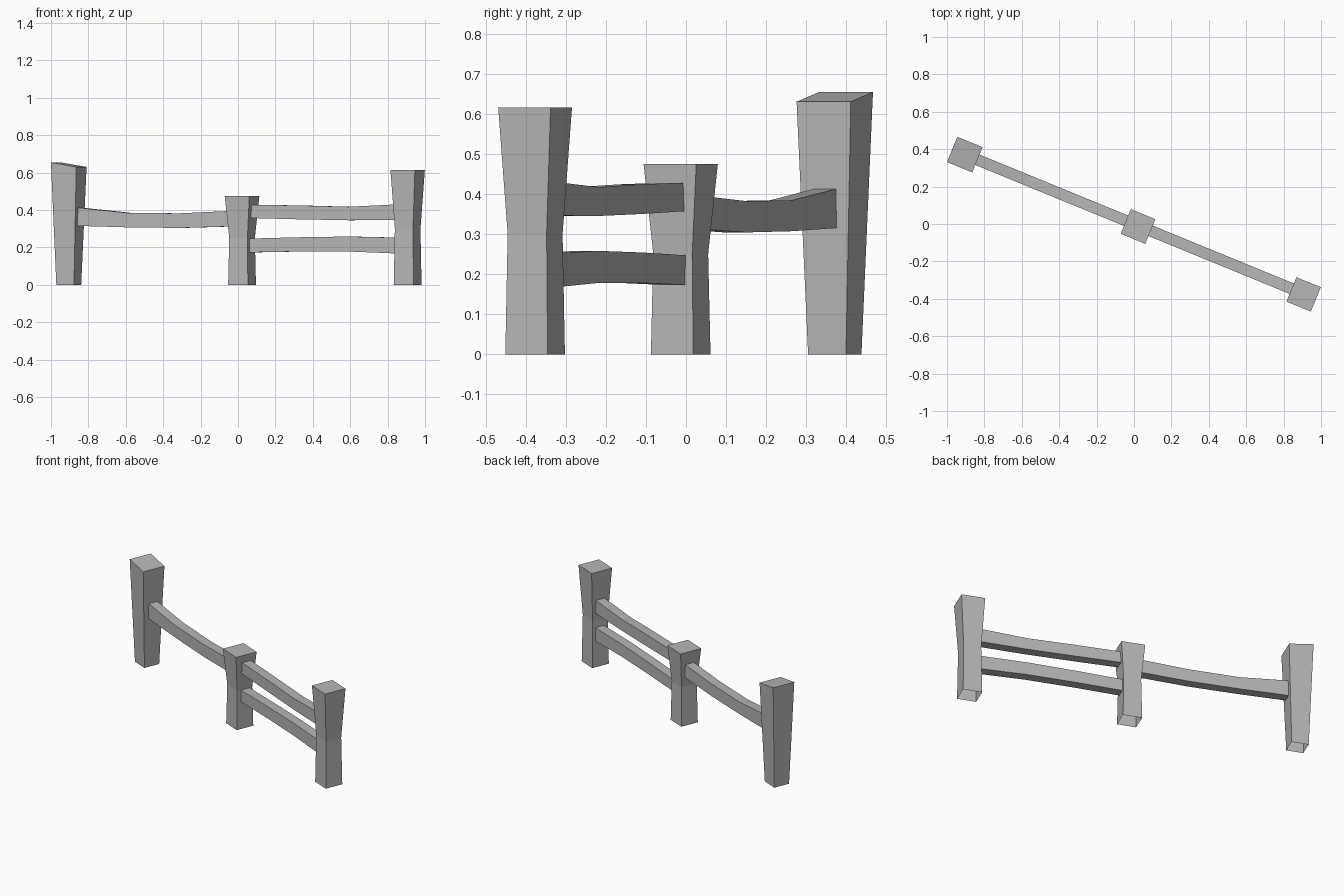
import bpy, bmesh, math
from mathutils import Matrix, Vector

cube = bpy.data.objects.get("Cube")
if cube:
    bpy.data.objects.remove(cube, do_unlink=True)

ANGLE = math.radians(-22.3)   # the fence line turns away from the x axis
SPIN = Matrix.Rotation(ANGLE, 4, 'Z')

stone = bpy.data.materials.new("grey_stone")
stone.use_nodes = True
GREY = (0.47, 0.47, 0.47, 1)
stone.diffuse_color = GREY
stone.node_tree.nodes["Principled BSDF"].inputs["Base Color"].default_value = GREY


def loft(name, rings, cap_start=True):
    """Bridge four-sided rings into a flat-shaded bar with capped ends."""
    bm = bmesh.new()
    loops = [[bm.verts.new(p) for p in ring] for ring in rings]
    for a, b in zip(loops, loops[1:]):
        for i in range(4):
            j = (i + 1) % 4
            bm.faces.new((a[i], a[j], b[j], b[i]))
    bm.faces.new(loops[-1])
    if cap_start:
        bm.faces.new(loops[0][::-1])
    bmesh.ops.transform(bm, matrix=SPIN, verts=bm.verts)
    mesh = bpy.data.meshes.new(name)
    bm.to_mesh(mesh)
    bm.free()
    mesh.materials.append(stone)
    obj = bpy.data.objects.new(name, mesh)
    bpy.context.collection.objects.link(obj)
    return obj


def post(name, u, v, levels, slant=0):
    """Square post, open underneath; levels are (height, width)."""
    rings = []
    for k, (z, w) in enumerate(levels):
        h = w / 2
        tilt = slant if k == len(levels) - 1 else 0
        rings.append([(u + sx * h, v + sy * h, z - sx * tilt)
                      for sx, sy in ((-1, -1), (1, -1), (1, 1), (-1, 1))])
    loft(name, rings, cap_start=False)


def rail(name, start, end, heights, half=0.03):
    """Bent rail; heights are (bottom, top) at evenly spaced sections."""
    rings = []
    for k, (low, high) in enumerate(heights):
        u = start + (end - start) * k / (len(heights) - 1)
        rings.append([(u, -half, low), (u, half, low), (u, half, high), (u, -half, high)])
    loft(name, rings)


# Posts: the tall one tapers straight, the others have a waist
post("right_post", -0.978, 0, [(0, 0.102), (0.642, 0.146)], slant=0.012)
post("middle_post", 0.025, -0.004, [(0, 0.114), (0.25, 0.105), (0.475, 0.142)])
post("left_post", 0.982, -0.004, [(0, 0.114), (0.30, 0.105), (0.615, 0.141)])

# Rails
rail("single_rail", -0.92, -0.03,
     [(0.315, 0.413), (0.307, 0.384), (0.304, 0.382), (0.312, 0.395)])
rail("upper_rail", 0.075, 0.935,
     [(0.357, 0.428), (0.35, 0.424), (0.345, 0.417), (0.346, 0.43)])
rail("lower_rail", 0.075, 0.935,
     [(0.173, 0.247), (0.178, 0.254), (0.178, 0.258), (0.167, 0.252)])
